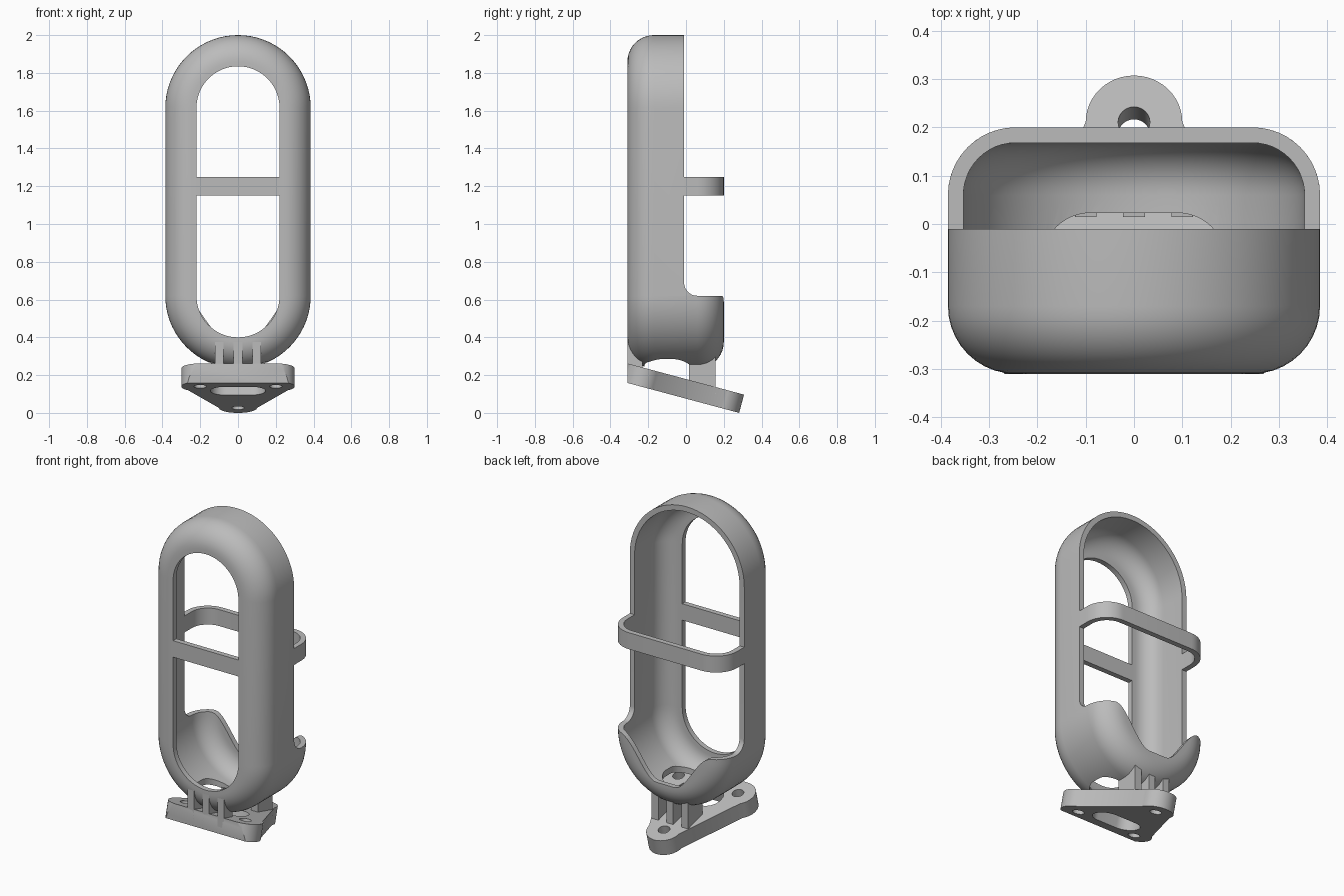
import bpy, bmesh, math
from mathutils import Matrix

cube = bpy.data.objects.get("Cube")
if cube:
    bpy.data.objects.remove(cube, do_unlink=True)

grey = bpy.data.materials.new("plain grey")
grey.use_nodes = True
COLOR = (0.5, 0.5, 0.5, 1)
grey.diffuse_color = COLOR
grey.node_tree.nodes["Principled BSDF"].inputs["Base Color"].default_value = COLOR

FRONT, BACK = -0.31, 0.2          # depth of the holder
LOW, HIGH = 0.62, 1.615           # centres of the two rounded ends
OUTER, FILLET, WALL = 0.385, 0.14, 0.032


def finish(name, bm):
    bmesh.ops.recalc_face_normals(bm, faces=bm.faces)
    mesh = bpy.data.meshes.new(name)
    bm.to_mesh(mesh)
    bm.free()
    mesh.materials.append(grey)
    obj = bpy.data.objects.new(name, mesh)
    bpy.context.collection.objects.link(obj)
    return obj


def prism(name, points, axis, lo, hi):
    """Extrude a 2D outline along x, y or z."""
    def place(p, d):
        return {"x": (d, p[0], p[1]), "y": (p[0], d, p[1]), "z": (p[0], p[1], d)}[axis]
    bm = bmesh.new()
    a = [bm.verts.new(place(p, lo)) for p in points]
    b = [bm.verts.new(place(p, hi)) for p in points]
    bm.faces.new(a)
    bm.faces.new(b)
    n = len(points)
    for i in range(n):
        j = (i + 1) % n
        bm.faces.new((a[i], a[j], b[j], b[i]))
    return finish(name, bm)


def box(name, x, y, z):
    return prism(name, [(x[0], y[0]), (x[1], y[0]), (x[1], y[1]), (x[0], y[1])], "z", *z)


def arc(cx, cy, r, start, end, steps=12):
    angles = [math.radians(start + (end - start) * i / steps) for i in range(steps + 1)]
    return [(cx + r * math.cos(t), cy + r * math.sin(t)) for t in angles]


def rounded_rect(cx, cy, hx, hy, r):
    pts = []
    for k, (sx, sy) in enumerate([(1, 1), (-1, 1), (-1, -1), (1, -1)]):
        pts += arc(cx + sx * (hx - r), cy + sy * (hy - r), r, 90 * k, 90 * k + 90)
    return pts


def cut(obj, cutters):
    bpy.context.view_layer.objects.active = obj
    for c in cutters:
        mod = obj.modifiers.new("cut", "BOOLEAN")
        mod.operation, mod.solver, mod.object = "DIFFERENCE", "EXACT", c
        bpy.ops.object.modifier_apply(modifier=mod.name)
        bpy.data.objects.remove(c, do_unlink=True)


def smooth(obj):
    bpy.ops.object.select_all(action="DESELECT")
    obj.select_set(True)
    bpy.context.view_layer.objects.active = obj
    bpy.ops.object.shade_smooth_by_angle(angle=math.radians(32))


# Holder shell: a wall section swept round a long rounded loop
def section(t):
    c = OUTER - FILLET
    r = FILLET - WALL * t
    return arc(c, FRONT + FILLET, r, -90, 0, 10) + arc(c, BACK - FILLET, r, 0, 90, 10)


front_r, back_r = 0.22, 0.16
wall = [(front_r, FRONT)] + section(0) + [(back_r, BACK), (back_r, BACK - WALL)]
wall += section(1)[::-1] + [(front_r, FRONT + WALL)]
bm = bmesh.new()
rings = []
for r, y in wall:
    loop = arc(0, HIGH, r, 0, 180, 36) + arc(0, LOW, r, 180, 360, 36)
    rings.append([bm.verts.new((x, y, z)) for x, z in loop])
for k, ring in enumerate(rings):
    nxt = rings[(k + 1) % len(rings)]
    for i in range(len(ring)):
        j = (i + 1) % len(ring)
        bm.faces.new((ring[i], ring[j], nxt[j], nxt[i]))
shell = finish("holder_shell", bm)

# Open the back above the cup
open_back = prism("back_cutter", [(0.4, 2.2), (-0.01, 2.2)]
                  + arc(0.06, LOW + 0.07, 0.07, 180, 270) + [(0.4, LOW)], "x", -0.6, 0.6)
# Curved dip in the rear rim of the cup
dip = []
for i in range(-20, 21):
    x = 0.3 * i / 20
    t = max(0, (abs(x) - 0.06) / 0.24)
    dip.append((x, 0.39 + 0.23 * t * t * (3 - 2 * t)))
dip_cutter = prism("dip_cutter", dip + [(0.3, 0.8), (-0.3, 0.8)], "y", 0.05, 0.4)
# Drain opening under the cup
drain = prism("drain_cutter", rounded_rect(0, -0.098, 0.19, 0.121, 0.1), "z", 0.1, 0.4)
cut(shell, [open_back, dip_cutter, drain])
smooth(shell)

# Front cross bar
box("front_bar", (-0.225, 0.225), (FRONT, FRONT + WALL), (1.15, 1.25))


# Rear strap
def strap_path(t):
    c, r = OUTER - FILLET, FILLET - t
    right = [(OUTER - t, -0.02)] + arc(c, BACK - FILLET, r, 0, 90)
    return right + [(-x, y) for x, y in reversed(right)]


smooth(prism("rear_strap", strap_path(0) + strap_path(WALL)[::-1], "z", 1.15, 1.25))

# Sloping three-lobed mounting plate
TILT = math.radians(15)
LOBE, TIP, THICK = 0.1, 0.539, 0.1
right = arc(0.2, LOBE, LOBE, -90, 50) + arc(0, TIP, LOBE, 0, 90)
outline = right + [(-x, y) for x, y in reversed(right[:-1])]
plate = prism("mounting_plate", outline, "z", -THICK, 0)
cutters = [prism("screw_cutter", arc(x, y, 0.033, 0, 345, 23), "z", -0.2, 0.1)
           for x, y in [(-0.2, LOBE), (0.2, LOBE), (0, TIP)]]
cutters.append(prism("window_cutter", rounded_rect(0, 0.19, 0.145, 0.085, 0.08),
                     "z", -0.2, 0.1))
cut(plate, cutters)
rise = (TIP + LOBE) * math.sin(TILT) + THICK * math.cos(TILT)
plate.data.transform(Matrix.Translation((0, FRONT, rise)) @ Matrix.Rotation(-TILT, 4, "X"))
# Trim the plate flush with the holder front
cut(plate, [box("trim_cutter", (-1, 1), (-1, FRONT), (-0.5, 0.7))])
smooth(plate)

# Support fins between plate and cup
front_fin = [(FRONT, 0.2), (FRONT, 0.375), (-0.23, 0.268), (-0.23, 0.19)]
rear_fin = [(0.015, 0.13), (0.155, 0.1), (0.155, 0.3), (0.08, 0.263), (0.015, 0.26)]
for side, x in (("right", -0.1), ("middle", 0), ("left", 0.1)):
    prism("front_fin_" + side, front_fin, "x", x - 0.0225, x + 0.0225)
    prism("rear_fin_" + side, rear_fin, "x", x - 0.0225, x + 0.0225)
